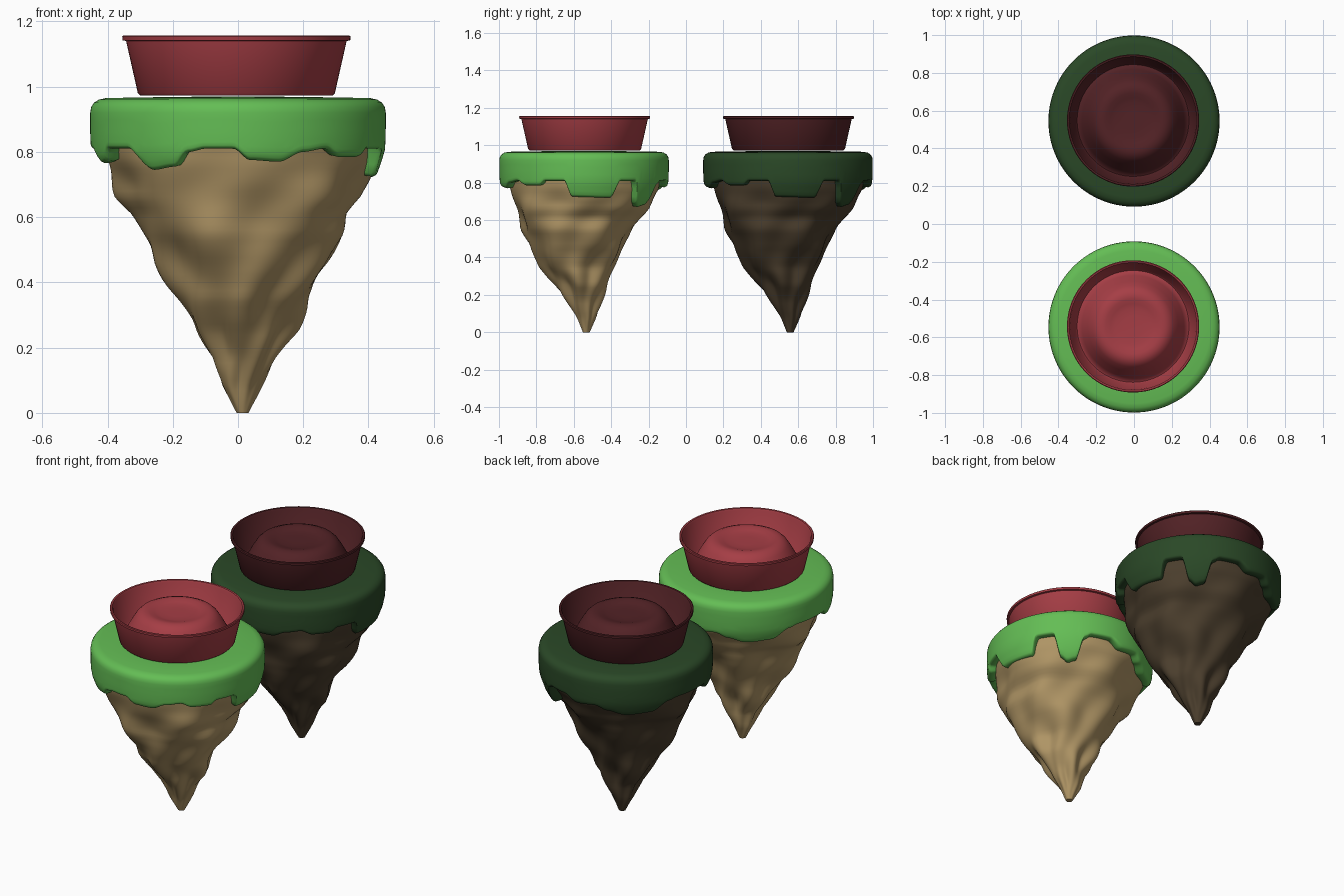
import bpy, bmesh
from math import sin, cos, radians, pi, tau, exp

if "Cube" in bpy.data.objects:
    bpy.data.objects.remove(bpy.data.objects["Cube"])

N = 144  # segments around


def material(name, rgb):
    m = bpy.data.materials.new(name)
    m.diffuse_color = (*rgb, 1)
    m.use_nodes = True
    m.node_tree.nodes["Principled BSDF"].inputs["Base Color"].default_value = m.diffuse_color
    return m


def interp(table, t, smooth=False):
    for (a, *va), (b, *vb) in zip(table, table[1:]):
        if a <= t <= b:
            f = (t - a) / (b - a)
            if smooth:
                f = f * f * (3 - 2 * f)
            return [p + (q - p) * f for p, q in zip(va, vb)]
    return list(table[-1][1:])


def lathe(name, rings, loc, mat, angle, n=N, caps=(True, True)):
    """Skin a stack of closed rings; each ring is a function of angle giving (x, y, z)."""
    bm = bmesh.new()
    rows = [[bm.verts.new(ring(tau * i / n)) for i in range(n)] for ring in rings]
    for lo, hi in zip(rows, rows[1:]):
        for i in range(n):
            j = (i + 1) % n
            bm.faces.new((lo[i], lo[j], hi[j], hi[i]))
    if caps[0]:
        bm.faces.new(rows[0][::-1])
    if caps[1]:
        bm.faces.new(rows[-1])
    me = bpy.data.meshes.new(name)
    bm.to_mesh(me)
    bm.free()
    ob = bpy.data.objects.new(name, me)
    bpy.context.collection.objects.link(ob)
    ob.location = loc
    me.materials.append(mat)
    bpy.ops.object.select_all(action='DESELECT')
    ob.select_set(True)
    bpy.context.view_layer.objects.active = ob
    bpy.ops.object.shade_smooth_by_angle(angle=radians(angle))
    return ob


def circle(r, z):
    return lambda a: (r * cos(a), r * sin(a), z)


# Rock: (height, x centre, y centre, x radius, y radius)
ROCK = [(0, .014, .012, .018, .018), (.08, .010, .012, .058, .050), (.17, .02, .0, .095, .09),
        (.25, .02, -.01, .15, .13), (.35, .015, -.035, .188, .195), (.46, .02, -.035, .262, .245),
        (.55, .02, -.04, .308, .29), (.61, .012, -.03, .325, .318), (.66, .01, -.015, .368, .345),
        (.72, .008, -.008, .388, .370), (.77, .004, 0, .405, .395), (.85, 0, 0, .41, .41)]


def rock_ring(z):
    cx, cy, rx, ry = interp(ROCK, z)

    def ring(a):
        fade = min(1, z / .25) * min(1, max(0, (.85 - z) / .15))
        b = .011 * sin(5 * a + 9 * z) + .008 * sin(8 * a - 17 * z + 1) + .006 * sin(3 * a + 26 * z)
        k = fade * b
        return (cx + (rx + k) * cos(a), cy + (ry + k) * sin(a), z)
    return ring


# Grass lower edge: (angle in degrees, height)
DRIP = [(-180, .81), (-170, .805), (-163, .765), (-158, .77), (-153, .81), (-139, .81), (-128, .745),
        (-117, .755), (-110, .80), (-103, .81), (-92, .81), (-85, .775), (-73, .77), (-63, .80),
        (-53, .81), (-45, .785), (-33, .785), (-28, .81), (-14, .81), (-9, .725), (20, .72),
        (26, .81), (38, .81), (43, .69), (48, .67), (55, .68), (61, .79), (66, .81), (80, .81),
        (90, .775), (104, .785), (112, .76), (125, .735), (143, .745), (155, .80), (162, .81), (180, .81)]
SIDE = [(.6, .375), (.67, .392), (.72, .422), (.76, .436), (.80, .45), (.85, .453), (.92, .453), (1, .453)]


def drip_height(a):
    d = (a * 180 / pi + 180) % 360 - 180
    return interp(DRIP, d, True)[0]


def grass_ring(f, inset, lift=0):
    """f runs from the drip edge (0) to the shoulder (1)."""
    def ring(a):
        low = drip_height(a) + lift
        z = low + (.92 - low) * f
        r = interp(SIDE, z)[0] - inset
        return (r * cos(a), r * sin(a), z)
    return ring


# Bowl: outside from the base up over the lip, then inside down and over the raised centre
BOWL = [(.295, .973), (.302, .980), (.338, 1.140), (.349, 1.142), (.350, 1.154), (.346, 1.157),
        (.338, 1.155), (.333, 1.145), (.304, .995), (.296, .987), (.285, .992), (.270, 1.015),
        (.240, 1.070), (.215, 1.110), (.195, 1.129), (.170, 1.139), (.145, 1.138), (.120, 1.131),
        (.095, 1.126), (.05, 1.125)]


def island(side, y, green, brown, red):
    rock = material(side + "_rock", brown)
    grass = material(side + "_grass", green)
    bowl = material(side + "_bowl", red)
    lathe(side + "_rock", [rock_ring(.85 * i / 50) for i in range(51)], (0, y, 0), rock, 60, 96)
    rings = [grass_ring(0, .075, .02), grass_ring(0, .04, .004), grass_ring(0, .012),
             grass_ring(0, .003, .005)]
    rings += [grass_ring(f, 0, .008) for f in (.02, .12, .25, .4, .6, .8, 1)]
    rings += [circle(r, z) for r, z in ((.450, .938), (.441, .951), (.427, .960), (.405, .965),
                                        (.3, .967), (.15, .969), (.03, .970))]
    lathe(side + "_grass", rings, (0, y, 0), grass, 50, N * 2, (False, True))
    lathe(side + "_bowl", [circle(r, z) for r, z in BOWL], (-.005, y + .003, 0), bowl, 40, 96)


island("front", -.545, (.127, .51, .09), (.43, .30, .13), (.38, .048, .06))
island("back", .545, (.023, .065, .02), (.07, .048, .026), (.085, .016, .019))
